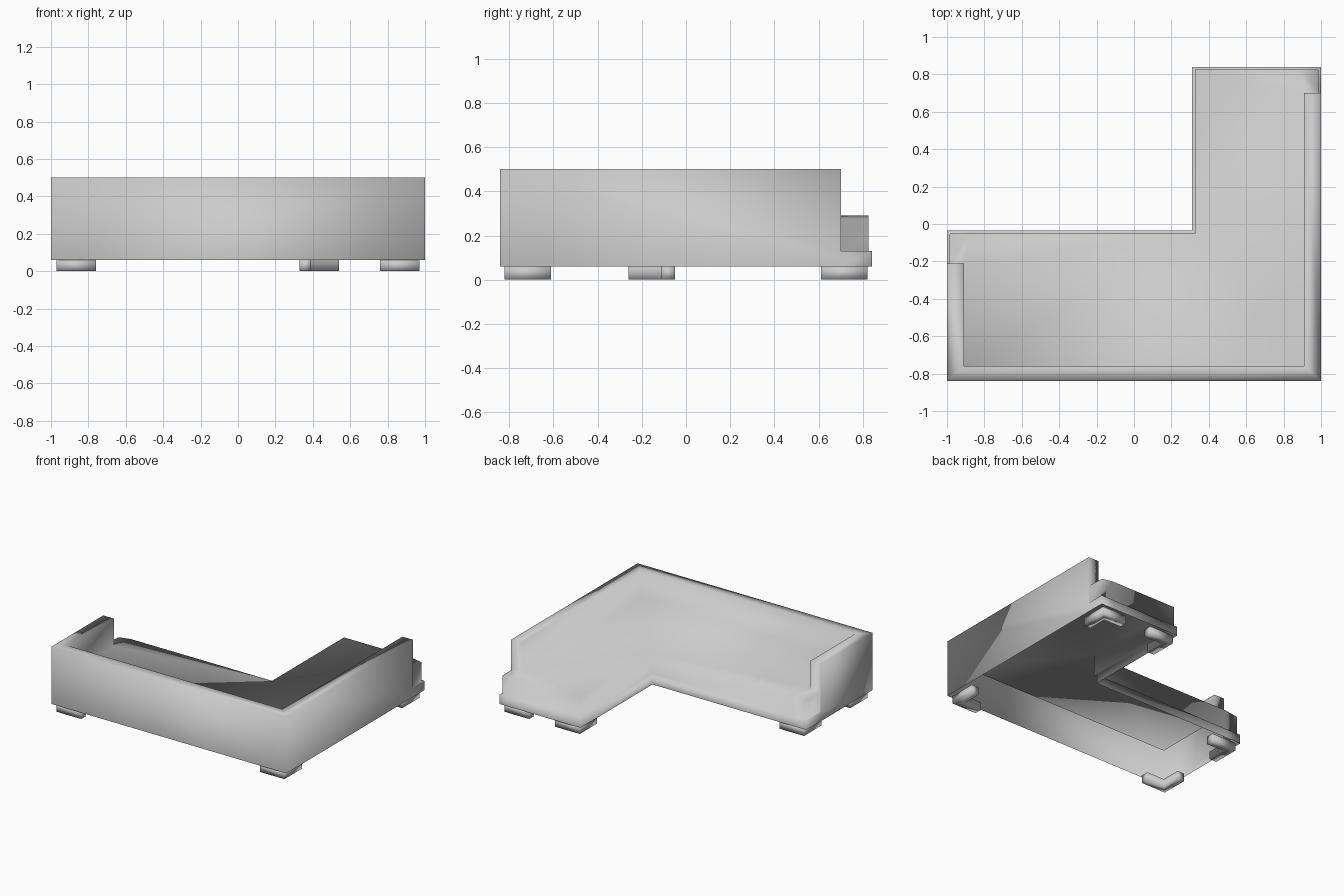
import bpy, bmesh

cube = bpy.data.objects.get("Cube")
if cube:
    bpy.data.objects.remove(cube)

grey = bpy.data.materials.new("grey_fabric")
grey.use_nodes = True
colour = (0.6, 0.6, 0.6, 1)
grey.diffuse_color = colour
grey.node_tree.nodes["Principled BSDF"].inputs["Base Color"].default_value = colour

BASE, LIP, SEAT, SIDE, TOP = 0.06, 0.13, 0.29, 0.275, 0.5


def finish(name, bm):
    """Turn a bmesh into a smooth shaded object."""
    bmesh.ops.recalc_face_normals(bm, faces=bm.faces[:])
    mesh = bpy.data.meshes.new(name)
    bm.to_mesh(mesh)
    bm.free()
    mesh.materials.append(grey)
    mesh.shade_smooth()
    obj = bpy.data.objects.new(name, mesh)
    bpy.context.collection.objects.link(obj)
    return obj


# Plan of the corner sofa: outer outline, and the inset cushion outline
outer = {
    "arm_end": (-1, -0.21), "arm_corner": (-1, -0.84),
    "back_corner": (1, -0.84), "back_end": (1, 0.7),
    "far_side": (1, 0.84), "far_crease": (0.89, 0.84), "far_inner": (0.31, 0.84),
    "notch": (0.31, -0.035), "near_crease": (-0.88, -0.035), "near_side": (-1, -0.035),
}
inset = {
    "arm_end": (-0.99, -0.21), "back_end": (0.99, 0.7),
    "far_side": (0.985, 0.825), "far_crease": (0.89, 0.825), "far_inner": (0.325, 0.825),
    "notch": (0.325, -0.05), "near_crease": (-0.88, -0.05), "near_side": (-0.985, -0.05),
}
inner = {
    "arm_end": (-0.91, -0.21), "arm_corner": (-0.91, -0.76),
    "back_corner": (0.91, -0.76), "back_end": (0.91, 0.7),
}
low_points = {"arm_end", "near_side", "back_end", "far_side"}
back_path = ["arm_end", "arm_corner", "back_corner", "back_end"]
front_path = ["back_end", "far_side", "far_crease", "far_inner",
              "notch", "near_crease", "near_side", "arm_end"]

bm = bmesh.new()
cache = {}


def vert(plan, key, z):
    co = (*plan[key], z)
    if co not in cache:
        cache[co] = bm.verts.new(co)
    return cache[co]


def cushion(key):
    return vert(inset, key, SIDE if key in low_points else SEAT)


# Low base band, ledge and cushion front along the open sides
for a, b in zip(front_path, front_path[1:]):
    bm.faces.new([vert(outer, a, BASE), vert(outer, b, BASE), vert(outer, b, LIP), vert(outer, a, LIP)])
    bm.faces.new([vert(outer, a, LIP), vert(outer, b, LIP), vert(inset, b, LIP), vert(inset, a, LIP)])
    bm.faces.new([vert(inset, a, LIP), vert(inset, b, LIP), cushion(b), cushion(a)])

# Backrest: outside wall, top rim and inside wall
for a, b in zip(back_path, back_path[1:]):
    wall = [vert(outer, a, BASE), vert(outer, b, BASE)]
    if b == "back_end":
        wall.append(vert(outer, b, LIP))
    wall += [vert(outer, b, TOP), vert(outer, a, TOP)]
    if a == "arm_end":
        wall.append(vert(outer, a, LIP))
    bm.faces.new(wall)
    bm.faces.new([vert(outer, a, TOP), vert(outer, b, TOP), vert(inner, b, TOP), vert(inner, a, TOP)])
    bm.faces.new([vert(inner, a, TOP), vert(inner, b, TOP), vert(inner, b, SEAT), vert(inner, a, SEAT)])

# End caps of the backrest
for key in ("arm_end", "back_end"):
    bm.faces.new([vert(outer, key, LIP), vert(outer, key, TOP), vert(inner, key, TOP),
                  vert(inner, key, SEAT), cushion(key), vert(inset, key, LIP)])

# Seat top; the underside stays open
arm_in, corner_in, back_in, end_in = [vert(inner, k, SEAT) for k in back_path]
notch, far = cushion("notch"), cushion("far_inner")
near_crease, far_crease = cushion("near_crease"), cushion("far_crease")
for face in (
    [near_crease, cushion("near_side"), cushion("arm_end"), arm_in],
    [notch, near_crease, arm_in, corner_in],
    [notch, corner_in, back_in],
    [notch, back_in, end_in, far],
    [far, end_in, far_crease],
    [far_crease, end_in, cushion("back_end"), cushion("far_side")],
):
    bm.faces.new(face)
finish("sofa_shell", bm)


# Angle-bracket legs under the five outer corners
def leg(name, x, y, sx, sy, size=0.21, thick=0.06):
    plan = [(0, 0), (size, 0), (size, thick), (thick, thick), (thick, size), (0, size)]
    bm = bmesh.new()
    face = bm.faces.new([bm.verts.new((x + sx * u, y + sy * v, 0)) for u, v in plan])
    result = bmesh.ops.extrude_face_region(bm, geom=[face])
    new = [g for g in result["geom"] if isinstance(g, bmesh.types.BMVert)]
    bmesh.ops.translate(bm, verts=new, vec=(0, 0, BASE))
    finish(name, bm)


leg("arm_corner_leg", -0.97, -0.82, 1, 1)
leg("back_corner_leg", 0.97, -0.82, -1, 1)
leg("far_side_leg", 0.97, 0.82, -1, -1)
leg("far_inner_leg", 0.33, 0.82, 1, -1)
leg("near_side_leg", -0.97, -0.05, 1, -1)
